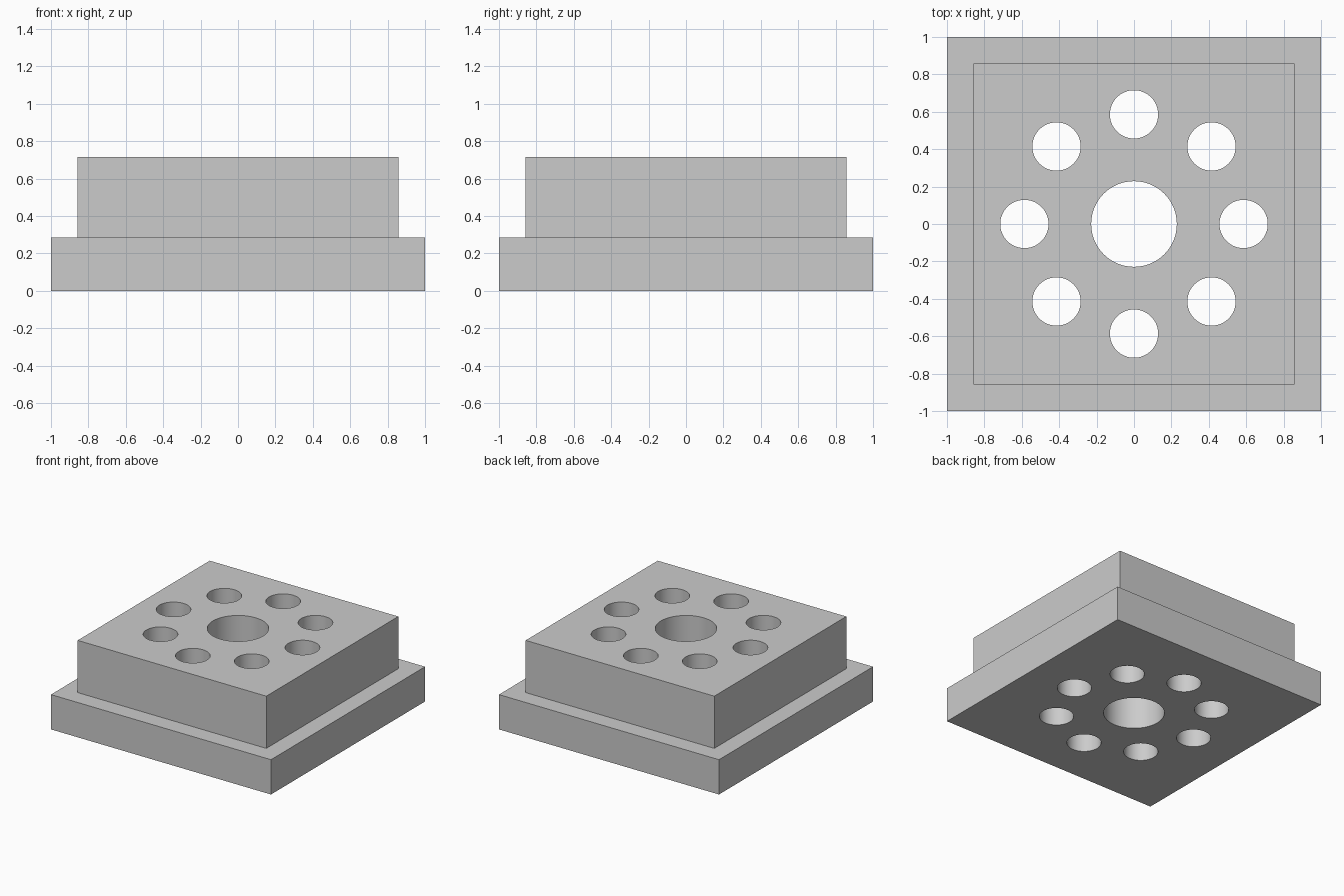
import bpy
import bmesh
from math import cos, sin, tau, radians
from mathutils import Matrix

cube = bpy.data.objects.get("Cube")
if cube:
    bpy.data.objects.remove(cube, do_unlink=True)

BASE_HALF, BASE_TOP = 1.0, 0.286
BLOCK_HALF, BLOCK_TOP = 0.857, 0.715
BORE_RADIUS = 0.229
BOLT_RADIUS, BOLT_CIRCLE, BOLT_COUNT = 0.129, 0.586, 8

grey = bpy.data.materials.new("plain grey")
grey.use_nodes = True
colour = (0.6, 0.6, 0.6, 1)
grey.diffuse_color = colour
grey.node_tree.nodes["Principled BSDF"].inputs["Base Color"].default_value = colour


def make_object(name, bm):
    mesh = bpy.data.meshes.new(name)
    bm.to_mesh(mesh)
    bm.free()
    mesh.materials.append(grey)
    obj = bpy.data.objects.new(name, mesh)
    bpy.context.collection.objects.link(obj)
    return obj


# Stepped block: square base, top face inset and raised
bm = bmesh.new()
bmesh.ops.create_cube(bm, size=1, matrix=Matrix.Translation((0, 0, BASE_TOP / 2))
                      @ Matrix.Diagonal((2 * BASE_HALF, 2 * BASE_HALF, BASE_TOP, 1)))
top = max(bm.faces, key=lambda f: f.calc_center_median().z)
bmesh.ops.inset_region(bm, faces=[top], thickness=BASE_HALF - BLOCK_HALF,
                       use_even_offset=True)
raised = bmesh.ops.extrude_discrete_faces(bm, faces=[top])["faces"][0]
bmesh.ops.translate(bm, verts=raised.verts, vec=(0, 0, BLOCK_TOP - BASE_TOP))
bmesh.ops.recalc_face_normals(bm, faces=bm.faces)
plate = make_object("stepped_plate", bm)

# Hole cutters: central bore and a ring of bolt holes
holes = [(0, 0, BORE_RADIUS)]
for i in range(BOLT_COUNT):
    angle = tau * i / BOLT_COUNT
    holes.append((BOLT_CIRCLE * cos(angle), BOLT_CIRCLE * sin(angle), BOLT_RADIUS))
bm = bmesh.new()
for x, y, radius in holes:
    bmesh.ops.create_cone(bm, cap_ends=True, segments=64, radius1=radius, radius2=radius,
                          depth=2, matrix=Matrix.Translation((x, y, BLOCK_TOP / 2)))
cutter = make_object("hole_cutter", bm)
cutter.hide_render = True

# Drill the holes right through, then drop the cutter
drill = plate.modifiers.new("drill", "BOOLEAN")
drill.operation = "DIFFERENCE"
drill.solver = "EXACT"
drill.object = cutter
bpy.ops.object.select_all(action="DESELECT")
plate.select_set(True)
bpy.context.view_layer.objects.active = plate
bpy.ops.object.modifier_apply(modifier=drill.name)
bpy.data.objects.remove(cutter, do_unlink=True)

# Round hole walls, crisp edges
bpy.ops.object.shade_smooth_by_angle(angle=radians(30))
